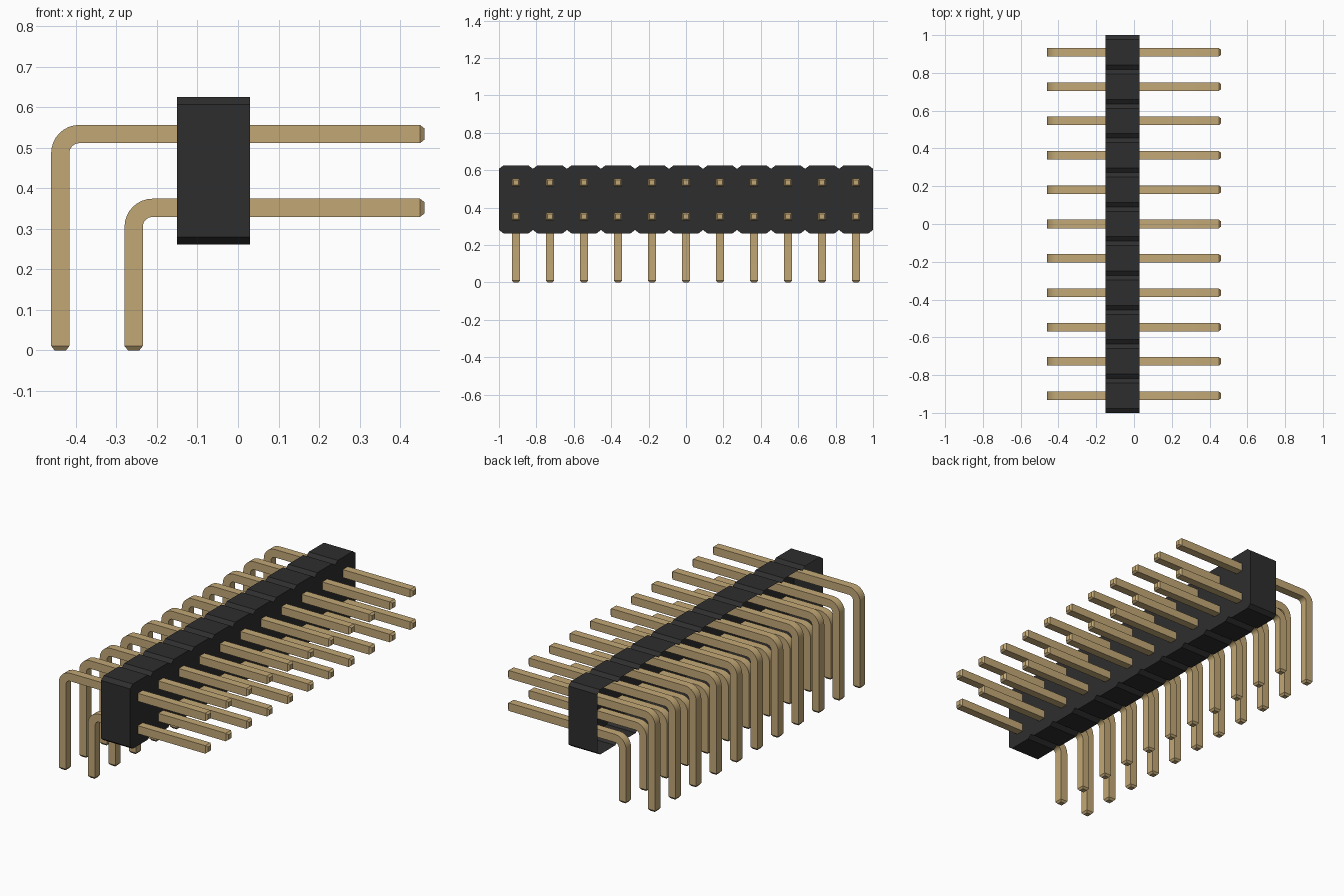
import bpy
import bmesh
from math import sin, cos, pi, radians
from mathutils import Vector

cube = bpy.data.objects.get("Cube")
if cube:
    bpy.data.objects.remove(cube, do_unlink=True)

COUNT = 11                 # pins per row
PITCH = 2 / COUNT
X_BACK, X_FRONT = -0.15, 0.03
Z_LOW, Z_HIGH = 0.262, 0.625
HALF, TIP_HALF, TIP = 0.0225, 0.014, 0.011
BEND, STEPS = 0.047, 8


def make_material(name, colour, roughness):
    mat = bpy.data.materials.new(name)
    mat.use_nodes = True
    mat.diffuse_color = (*colour, 1)
    shader = mat.node_tree.nodes["Principled BSDF"]
    shader.inputs["Base Color"].default_value = (*colour, 1)
    shader.inputs["Roughness"].default_value = roughness
    return mat


def finish(bm, name, mat):
    mesh = bpy.data.meshes.new(name)
    bm.to_mesh(mesh)
    bm.free()
    mesh.materials.append(mat)
    return mesh


def add_object(name, mesh):
    obj = bpy.data.objects.new(name, mesh)
    bpy.context.collection.objects.link(obj)
    return obj


black = make_material("black plastic", (0.027, 0.027, 0.027), 0.6)
gold = make_material("gold pin", (0.54, 0.39, 0.18), 0.5)


# Housing: row of chamfered cells, an open-backed shell
def housing_mesh():
    cut_y, cut_z = 0.024, 0.018
    bottom = []
    for i in range(COUNT):
        y0, y1 = -1 + i * PITCH, -1 + (i + 1) * PITCH
        bottom += [(y0, cut_z), (y0 + cut_y, 0), (y1 - cut_y, 0)]
    bottom.append((1, cut_z))
    outline = [(y, Z_LOW + d) for y, d in bottom]
    outline += [(y, Z_HIGH - d) for y, d in reversed(bottom)]
    bm = bmesh.new()
    front = [bm.verts.new((X_FRONT, y, z)) for y, z in outline]
    back = [bm.verts.new((X_BACK, y, z)) for y, z in outline]
    bm.faces.new(front)
    for i in range(len(outline)):
        j = (i + 1) % len(outline)
        bm.faces.new((front[i], back[i], back[j], front[j]))
    return finish(bm, "housing", black)


# Pin: square section swept from the straight tip round the bend to the foot
def pin_mesh(name, z, leg_x):
    tip_x = 0.46
    stations = [(tip_x, z, 0, TIP_HALF), (tip_x - TIP, z, 0, HALF)]
    for i in range(STEPS + 1):
        a = pi / 2 * i / STEPS
        stations.append((leg_x + BEND - BEND * sin(a),
                         z - BEND + BEND * cos(a), a, HALF))
    stations += [(leg_x, TIP, pi / 2, HALF), (leg_x, 0, pi / 2, TIP_HALF)]
    bm = bmesh.new()
    rings = []
    for x, height, a, h in stations:
        out = Vector((-sin(a), 0, cos(a))) * h
        side = Vector((0, h, 0))
        centre = Vector((x, 0, height))
        rings.append([bm.verts.new(centre + out * u + side * v)
                      for u, v in ((1, 1), (1, -1), (-1, -1), (-1, 1))])
    for r, s in zip(rings, rings[1:]):
        for k in range(4):
            m = (k + 1) % 4
            bm.faces.new((r[k], r[m], s[m], s[k]))
    bm.faces.new(rings[0])
    bm.faces.new(rings[-1])
    bmesh.ops.recalc_face_normals(bm, faces=bm.faces)
    return finish(bm, name, gold)


add_object("housing", housing_mesh())

# Two rows of pins along the housing
for name, z, leg_x in (("upper_pin", 0.534, -0.4385), ("lower_pin", 0.352, -0.2575)):
    mesh = pin_mesh(name, z, leg_x)
    for i in range(COUNT):
        pin = add_object(f"{name}_{i + 1}", mesh)
        pin.location.y = -1 + (i + 0.5) * PITCH
    bpy.ops.object.select_all(action='DESELECT')
    pin.select_set(True)
    bpy.context.view_layer.objects.active = pin
    bpy.ops.object.shade_smooth_by_angle(angle=radians(25))
